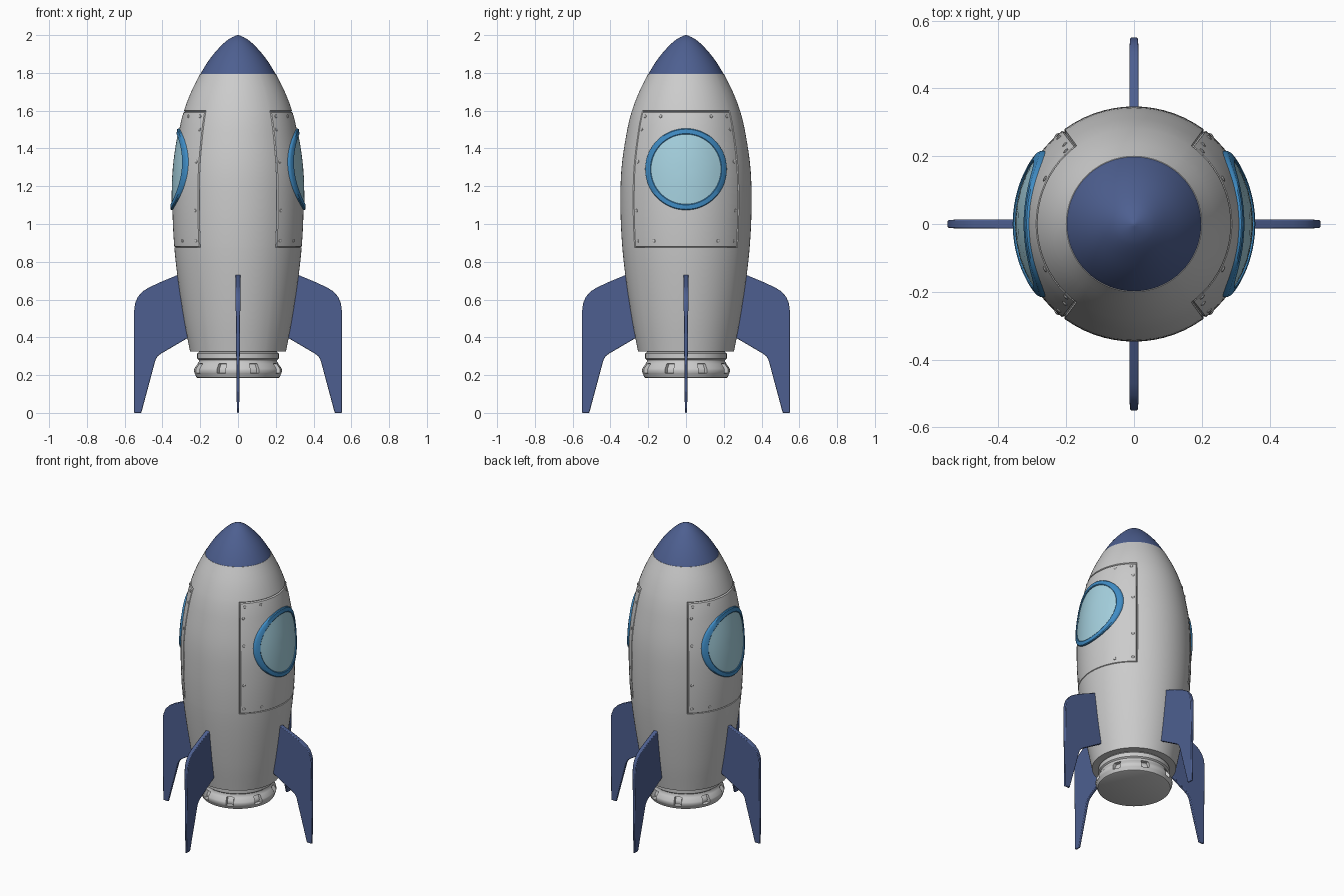
import bpy, bmesh
from math import sin, cos, pi, radians, sqrt
from mathutils import Matrix

if "Cube" in bpy.data.objects:
    bpy.data.objects.remove(bpy.data.objects["Cube"])


def material(name, rgb):
    m = bpy.data.materials.new(name)
    m.diffuse_color = (*rgb, 1)
    m.use_nodes = True
    m.node_tree.nodes["Principled BSDF"].inputs["Base Color"].default_value = m.diffuse_color
    return m


BLUE = material("navy_paint", (0.075, 0.115, 0.28))
FRAME = material("frame_blue", (0.05, 0.26, 0.55))
GLASS = material("pale_glass", (0.38, 0.64, 0.74))


def make(name, verts, faces, mat=None, angle=35):
    me = bpy.data.meshes.new(name)
    me.from_pydata(verts, [], faces)
    ob = bpy.data.objects.new(name, me)
    bpy.context.collection.objects.link(ob)
    if mat:
        me.materials.append(mat)
    bpy.ops.object.select_all(action='DESELECT')
    ob.select_set(True)
    bpy.context.view_layer.objects.active = ob
    bpy.ops.object.shade_smooth_by_angle(angle=radians(angle))
    return ob


def hermite(pts, z):
    """Smooth radius through (z, r) points."""
    n = len(pts)
    z = min(max(z, pts[0][0]), pts[-1][0])
    i = max(k for k in range(n - 1) if pts[k][0] <= z)

    def slope(k):
        a, b = pts[max(k - 1, 0)], pts[min(k + 1, n - 1)]
        return (b[1] - a[1]) / (b[0] - a[0])
    (z0, r0), (z1, r1) = pts[i], pts[i + 1]
    h = z1 - z0
    t = (z - z0) / h
    return ((2*t**3 - 3*t**2 + 1) * r0 + (t**3 - 2*t**2 + t) * h * slope(i)
            + (3*t**2 - 2*t**3) * r1 + (t**3 - t**2) * h * slope(i + 1))


def lathe(name, profile, angles, dent=lambda a, z: 0, mat=None):
    """Revolve (r, z) points, bottom to top; dent() pushes points inward."""
    n = len(angles)
    verts, faces = [], []
    for r, z in profile:
        for a in angles:
            q = r - dent(a, z)
            verts.append((q * cos(radians(a)), q * sin(radians(a)), z))
    for j in range(len(profile) - 1):
        for i in range(n):
            k = (i + 1) % n
            faces.append((j*n + i, j*n + k, (j+1)*n + k, (j+1)*n + i))
    faces.append(tuple(reversed(range(n))))
    faces.append(tuple(range((len(profile) - 1) * n, len(profile) * n)))
    return make(name, verts, faces, mat)


# Hull with engraved side panels
HULL = [(.325, .254), (.5, .287), (.72, .32), (.9, .339), (1.1, .347),
        (1.3, .341), (1.5, .311), (1.6, .286), (1.7, .248), (1.795, .2)]
PANEL_A, PANEL_LO, PANEL_HI = 53, .877, 1.595


def hull_r(z):
    return hermite(HULL, z)


def side_angle(a):
    """Angle away from the nearest side (+x or -x)."""
    a = a % 180
    return min(a, 180 - a)


def groove(a, z):
    s, e = side_angle(a), 1e-4
    inside = PANEL_LO - e <= z <= PANEL_HI + e and s <= PANEL_A + e
    on_line = abs(s - PANEL_A) < e or min(abs(z - PANEL_LO), abs(z - PANEL_HI)) < e
    return .007 if inside and on_line else 0


hull_angles = sorted([5 * i for i in range(72)] +
                     [c + s * PANEL_A + d for c in (0, 180) for s in (-1, 1) for d in (-.8, 0, .8)],
                     key=lambda a: a % 360)
hull_z = sorted([.325 + 1.47 * i / 40 for i in range(41)] +
                [z + d for z in (PANEL_LO, PANEL_HI) for d in (-.005, 0, .005)])
lathe("hull", [(hull_r(z), z) for z in hull_z], hull_angles, groove)

# Nose cap
NOSE = [(1.79, .201), (1.84, .172), (1.89, .137), (1.94, .093), (1.975, .054), (1.992, .024), (2.0, .003)]
nose_profile = [(.192, 1.785), (.202, 1.787)] + \
    [(hermite(NOSE, 1.79 + .21 * t), 1.79 + .21 * t)
     for t in (0, .1, .2, .3, .4, .5, .6, .7, .78, .85, .9, .94, .97, .99, 1)]
lathe("nose_cap", nose_profile, [5 * i for i in range(72)], mat=BLUE)

# Engine nozzle with eight recessed vents
VENTS = [22.5 + 45 * i for i in range(8)]


def vent(a, z):
    near = min(abs((a - c + 180) % 360 - 180) for c in VENTS)
    return .022 if near < 5.5 and .211 < z < .259 else 0


nozzle = [(.214, .185), (.22, .188), (.2295, .209), (.231, .212), (.233, .225), (.231, .235),
          (.215, .258), (.213, .261), (.207, .272), (.207, .28), (.216, .287),
          (.216, .315), (.206, .322), (.206, .335)]
nozzle_angles = sorted([c + d for c in VENTS for d in (-6, -5.2, 0, 5.2, 6, 11, 16.5, 22.5, 28.5, 34)],
                       key=lambda a: a % 360)
lathe("engine_nozzle", nozzle, nozzle_angles, vent)


# Round windows wrapped onto the hull
def wrapped(name, rings, side, mat, n=64, centre=None):
    verts, faces = [], []

    def point(rad, off, t):
        y, z = rad * cos(t), 1.29 + rad * sin(t)
        x = sqrt((hull_r(z) + off) ** 2 - y * y)
        return (side * x, side * y, z)
    for rad, off in rings:
        verts += [point(rad, off, 2 * pi * i / n) for i in range(n)]
    for j in range(len(rings) - 1):
        for i in range(n):
            k = (i + 1) % n
            faces.append((j*n + i, j*n + k, (j+1)*n + k, (j+1)*n + i))
    if centre is not None:
        verts.append(point(0, centre, 0))
        b = (len(rings) - 1) * n
        faces += [(b + i, b + (i + 1) % n, len(verts) - 1) for i in range(n)]
    return make(name, verts, faces, mat)


for side, label in ((1, "right"), (-1, "left")):
    wrapped(label + "_window_frame",
            [(.216, -.008), (.216, .007), (.212, .011), (.189, .011), (.185, .008), (.185, -.008)], side, FRAME)
    wrapped(label + "_window_glass",
            [(.187, .004), (.155, .004), (.12, .004), (.08, .004), (.04, .004)], side, GLASS, centre=.004)

# Rivets around the panel borders
bm = bmesh.new()
spots = [(s * a, z) for s in (-1, 1) for a, z in
         ((49, .91), (30, .91), (49, 1.07), (49, 1.33), (49, 1.5), (47, 1.57), (27, 1.57))]
for base in (0, 180):
    for a, z in spots:
        place = (Matrix.Rotation(radians(base + a), 4, 'Z') @
                 Matrix.Translation((hull_r(z), 0, z)) @ Matrix.Diagonal((.5, 1, 1, 1)))
        bmesh.ops.create_uvsphere(bm, u_segments=10, v_segments=6, radius=.009, matrix=place)
rivets = make("panel_rivets", [], [])
bm.to_mesh(rivets.data)
bm.free()

# Four tapered fins
OUTLINE = [(.25, .43), (.2, .437), (.27, .75), (.32, .73), (.40, .697), (.47, .665), (.505, .643),
           (.53, .615), (.545, .58), (.55, .54), (.55, 0), (.512, 0), (.437, .28), (.425, .3), (.405, .315)]
OUTLINE = OUTLINE[1:] + [(.26, .40)]
for i, label in enumerate(("right", "back", "left", "front")):
    n = len(OUTLINE)
    half = [.006 + .008 * z / .73 for _, z in OUTLINE]
    verts = [(x, -h, z) for (x, z), h in zip(OUTLINE, half)] + [(x, h, z) for (x, z), h in zip(OUTLINE, half)]
    faces = [tuple(range(n)), tuple(reversed(range(n, 2 * n)))]
    faces += [(k, (k + 1) % n, n + (k + 1) % n, n + k) for k in range(n)]
    fin = make(label + "_fin", verts, faces, BLUE)
    bm = bmesh.new()
    bm.from_mesh(fin.data)
    bmesh.ops.recalc_face_normals(bm, faces=bm.faces)
    bm.to_mesh(fin.data)
    bm.free()
    fin.rotation_euler.z = i * pi / 2
    bevel = fin.modifiers.new("rounded_edges", 'BEVEL')
    bevel.width, bevel.segments, bevel.limit_method = .004, 2, 'ANGLE'
    bevel.angle_limit = radians(50)
